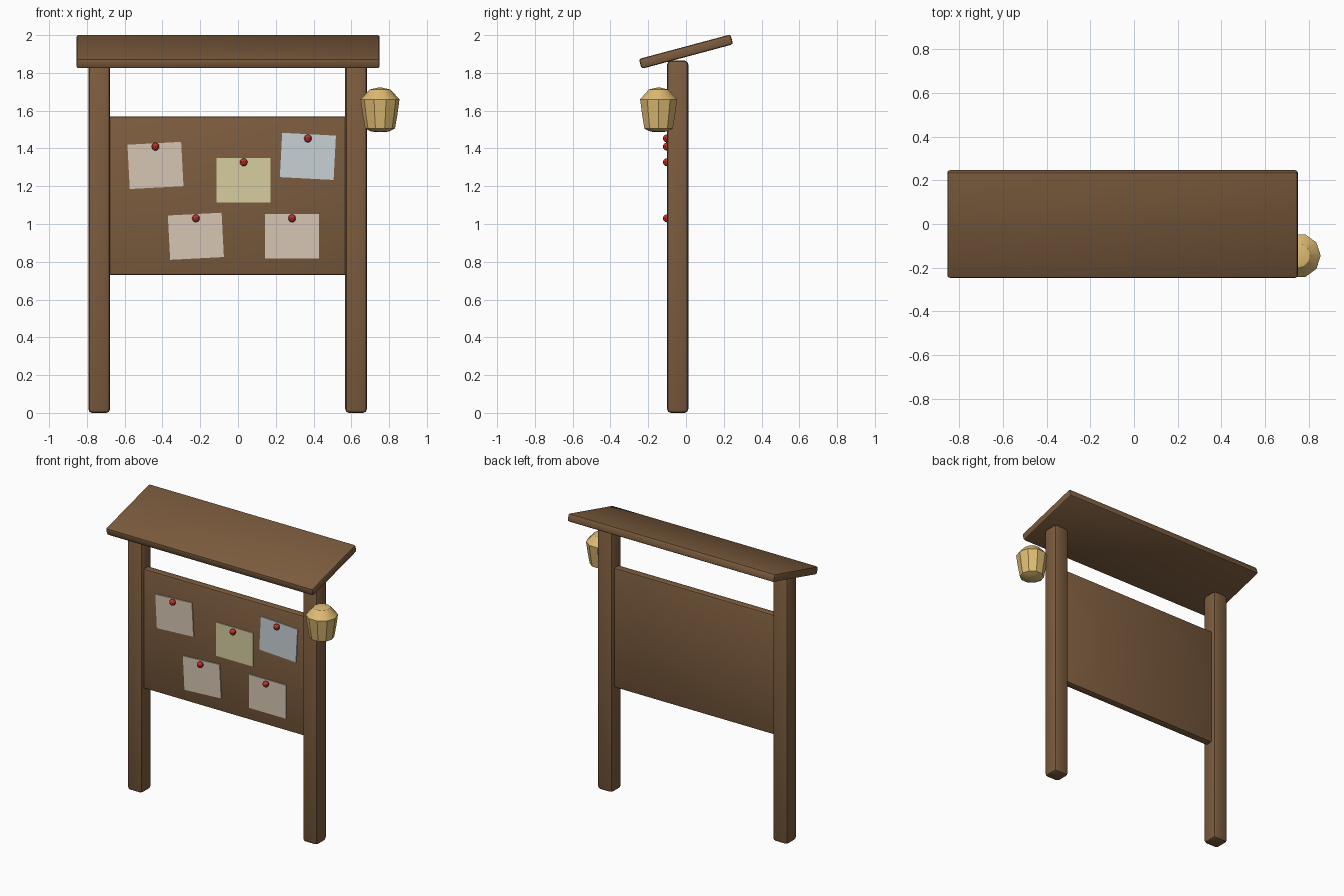
import bpy, bmesh, math
from mathutils import Matrix

if "Cube" in bpy.data.objects:
    bpy.data.objects.remove(bpy.data.objects["Cube"])


def material(name, r, g, b):
    def lin(c):
        c /= 255
        return c / 12.92 if c <= 0.04045 else ((c + 0.055) / 1.055) ** 2.4
    m = bpy.data.materials.new(name)
    m.diffuse_color = (lin(r), lin(g), lin(b), 1)
    m.use_nodes = True
    m.node_tree.nodes["Principled BSDF"].inputs["Base Color"].default_value = m.diffuse_color
    return m


WOOD = material("brown wood", 124, 92, 62)
CREAM = material("cream paper", 214, 198, 180)
YELLOW = material("yellow paper", 214, 205, 160)
BLUE = material("blue paper", 200, 209, 214)
RED = material("red pin", 190, 50, 42)
GOLD = material("lantern gold", 222, 187, 115)


def finish(bm, name, mat, loc=(0, 0, 0), rot=(0, 0, 0), smooth=True):
    bmesh.ops.recalc_face_normals(bm, faces=bm.faces)
    mesh = bpy.data.meshes.new(name)
    bm.to_mesh(mesh)
    bm.free()
    mesh.materials.append(mat)
    ob = bpy.data.objects.new(name, mesh)
    bpy.context.collection.objects.link(ob)
    ob.location, ob.rotation_euler = loc, rot
    if smooth:
        bpy.ops.object.select_all(action='DESELECT')
        ob.select_set(True)
        bpy.context.view_layer.objects.active = ob
        bpy.ops.object.shade_smooth_by_angle(angle=math.radians(30))
    return ob


def box(name, mat, size, loc, rot=(0, 0, 0), bevel=0.0, segments=2):
    bm = bmesh.new()
    bmesh.ops.create_cube(bm, size=1, matrix=Matrix.Diagonal((*size, 1)))
    if bevel:
        bmesh.ops.bevel(bm, geom=bm.edges[:], offset=bevel, segments=segments,
                        profile=0.5, affect='EDGES')
    return finish(bm, name, mat, loc, rot, smooth=bevel > 0)


# Two posts
for side, x in (("left", -0.735), ("right", 0.625)):
    box(side + "_post", WOOD, (0.115, 0.112, 1.865), (x, -0.044, 0.9325), bevel=0.02)

# Notice board between the posts
box("notice_board", WOOD, (1.27, 0.056, 0.84), (-0.055, -0.047, 1.15), bevel=0.012)

# Sloping roof plank
box("roof", WOOD, (1.605, 0.502, 0.054), (-0.0525, 0, 1.9125),
    (math.radians(15), 0, 0), bevel=0.012)

# Paper notices, each with a round pin
notices = [
    ("upper_left", CREAM, -0.437, 1.31, 3, 0.10),
    ("middle", YELLOW, 0.03, 1.232, 0, 0.095),
    ("upper_right", BLUE, 0.37, 1.358, -3, 0.095),
    ("lower_left", CREAM, -0.223, 0.935, 3, 0.095),
    ("lower_right", CREAM, 0.286, 0.935, 0, 0.095),
]
for name, mat, x, z, tilt, up in notices:
    box(name + "_notice", mat, (0.285, 0.007, 0.235), (x, -0.0775, z),
        (0, -math.radians(tilt), 0))
    bm = bmesh.new()
    bmesh.ops.create_uvsphere(bm, u_segments=10, v_segments=8, radius=0.021)
    finish(bm, name + "_pin", RED, (x, -0.101, z + up))

# Ten-sided lantern: a tapered body with a domed top and rounded base
bm = bmesh.new()
profile = [(0.045, 1.489), (0.079, 1.505), (0.092, 1.58), (0.103, 1.66), (0.055, 1.712)]
SIDES = 10
rings = [[bm.verts.new((r * math.cos(a * math.tau / SIDES),
                        r * math.sin(a * math.tau / SIDES), z))
          for a in range(SIDES)] for r, z in profile]
for low, high in zip(rings, rings[1:]):
    for i in range(SIDES):
        j = (i + 1) % SIDES
        bm.faces.new((low[i], low[j], high[j], high[i]))
for ring, z in ((rings[0], 1.486), (rings[-1], 1.724)):
    tip = bm.verts.new((0, 0, z))
    for i in range(SIDES):
        bm.faces.new((ring[i], ring[(i + 1) % SIDES], tip))
finish(bm, "lantern", GOLD, (0.752, -0.145, 0))
